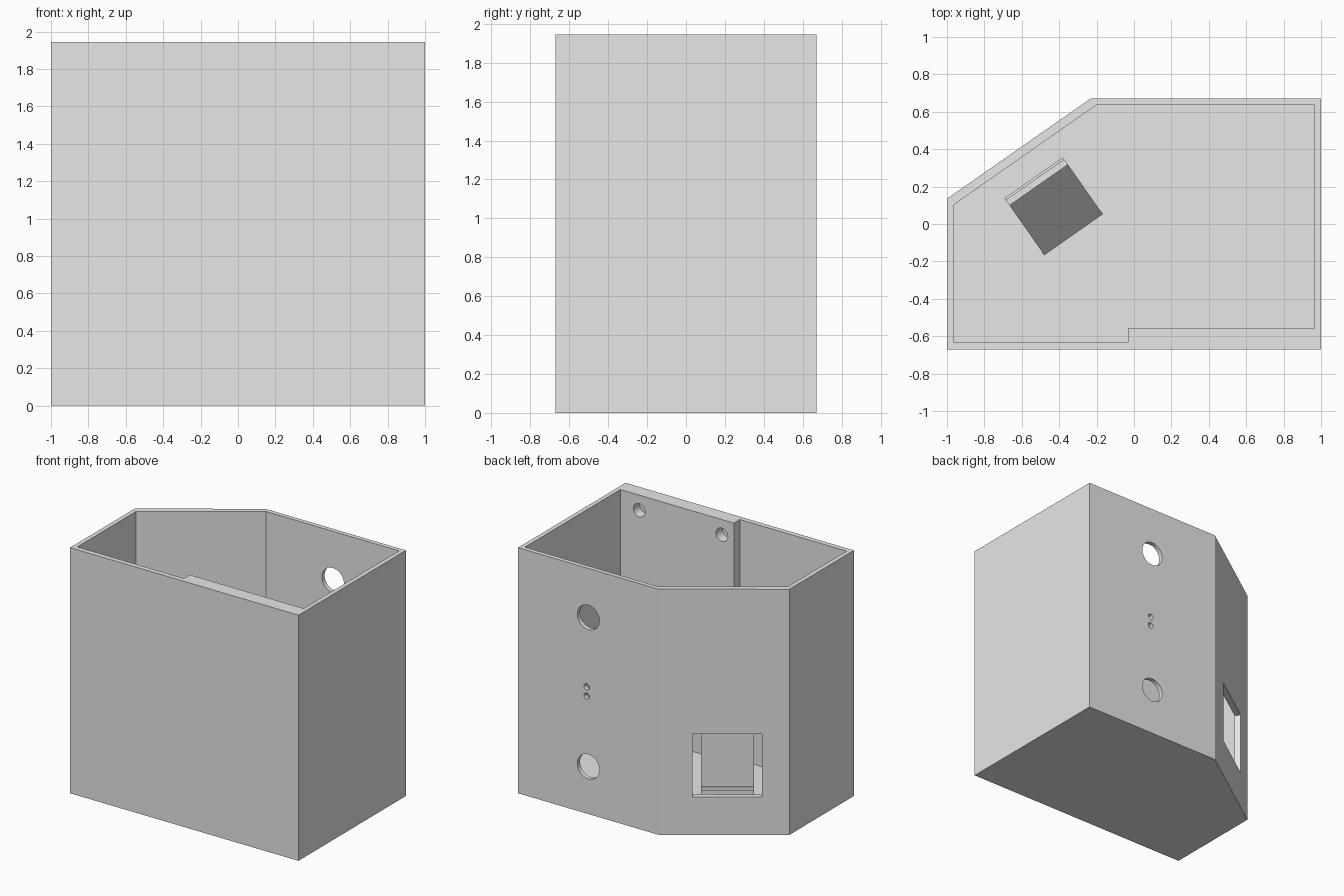
import bpy, bmesh, math
from mathutils import Matrix, Vector

if "Cube" in bpy.data.objects:
    bpy.data.objects.remove(bpy.data.objects["Cube"], do_unlink=True)

HEIGHT, FLOOR = 1.945, 0.04
BACK = 0.672

grey = bpy.data.materials.new("plain_grey")
grey.use_nodes = True
grey.diffuse_color = (0.8, 0.8, 0.8, 1)
grey.node_tree.nodes["Principled BSDF"].inputs["Base Color"].default_value = (0.8, 0.8, 0.8, 1)

# Local frame of the slanted wall: x along the wall, y outward, z up
slant = Matrix.Rotation(math.radians(35), 4, "Z")


def finish(name, bm, matrix=Matrix()):
    bm.transform(matrix)
    bmesh.ops.recalc_face_normals(bm, faces=bm.faces)
    mesh = bpy.data.meshes.new(name)
    bm.to_mesh(mesh)
    bm.free()
    mesh.materials.append(grey)
    obj = bpy.data.objects.new(name, mesh)
    bpy.context.collection.objects.link(obj)
    return obj


def prism(name, points, direction, matrix=Matrix()):
    """Extrude a flat outline along a direction."""
    bm = bmesh.new()
    face = bm.faces.new([bm.verts.new(p) for p in points])
    ext = bmesh.ops.extrude_face_region(bm, geom=[face])["geom"]
    bmesh.ops.translate(bm, vec=Vector(direction),
                        verts=[v for v in ext if isinstance(v, bmesh.types.BMVert)])
    return finish(name, bm, matrix)


def floor_plan(name, outline, z0, z1):
    return prism(name, [(x, y, z0) for x, y in outline], (0, 0, z1 - z0))


def box(name, x0, x1, y0, y1, z0, z1, matrix=Matrix()):
    return prism(name, [(x0, y0, z0), (x1, y0, z0), (x1, y1, z0), (x0, y1, z0)],
                 (0, 0, z1 - z0), matrix)


def bore(name, x, y, z, radius, depth):
    """Round cutter lying along y."""
    bm = bmesh.new()
    bmesh.ops.create_cone(bm, cap_ends=True, segments=40, radius1=radius,
                          radius2=radius, depth=depth)
    return finish(name, bm, Matrix.Translation((x, y, z)) @ Matrix.Rotation(math.pi / 2, 4, "X"))


def cut(target, cutter):
    cutter.hide_render = True
    mod = target.modifiers.new("cut", "BOOLEAN")
    mod.operation, mod.solver, mod.object = "DIFFERENCE", "EXACT", cutter
    with bpy.context.temp_override(object=target, active_object=target):
        bpy.ops.object.modifier_apply(modifier=mod.name)
    bpy.data.objects.remove(cutter, do_unlink=True)


# Open-topped housing with one slanted corner and a thickened stretch of front wall
housing = floor_plan("housing", [(-1, -BACK), (1, -BACK), (1, BACK), (-0.23, BACK), (-1, 0.135)],
                     0, HEIGHT)
cut(housing, floor_plan("cavity", [
    (-0.965, -0.632), (-0.03, -0.632), (-0.03, -0.557), (0.965, -0.557),
    (0.965, 0.637), (-0.2, 0.637), (-0.965, 0.102)], FLOOR, HEIGHT + 0.2))

# Square window in the slanted wall
cut(housing, box("window_cutter", -0.545, -0.045, 0.58, 0.8, 0.3, 0.8, slant))

# Two large ports and two wire holes through the back wall
for x, z, r in [(0.385, 1.557, 0.097), (0.385, 0.376, 0.097),
                (0.4, 1.004, 0.024), (0.4, 0.93, 0.024)]:
    cut(housing, bore("port_cutter", x, BACK, z, r, 0.2))

# Blind screw holes inside the thick front wall
for x in (0.076, 0.8):
    cut(housing, bore("screw_cutter", x, -0.557, 1.825, 0.052, 0.16))

# Upright plate behind the window, with a small lip and a sloping brace
L, R = -0.488, -0.107
box("support_plate", L, R, 0.463, 0.498, FLOOR, 0.8, slant)
box("support_lip", L, R, 0.498, 0.51, 0.267, 0.298, slant)
prism("support_brace", [(L, 0.14, FLOOR), (L, 0.463, FLOOR), (L, 0.463, 0.62)],
      (R - L, 0, 0), slant)
